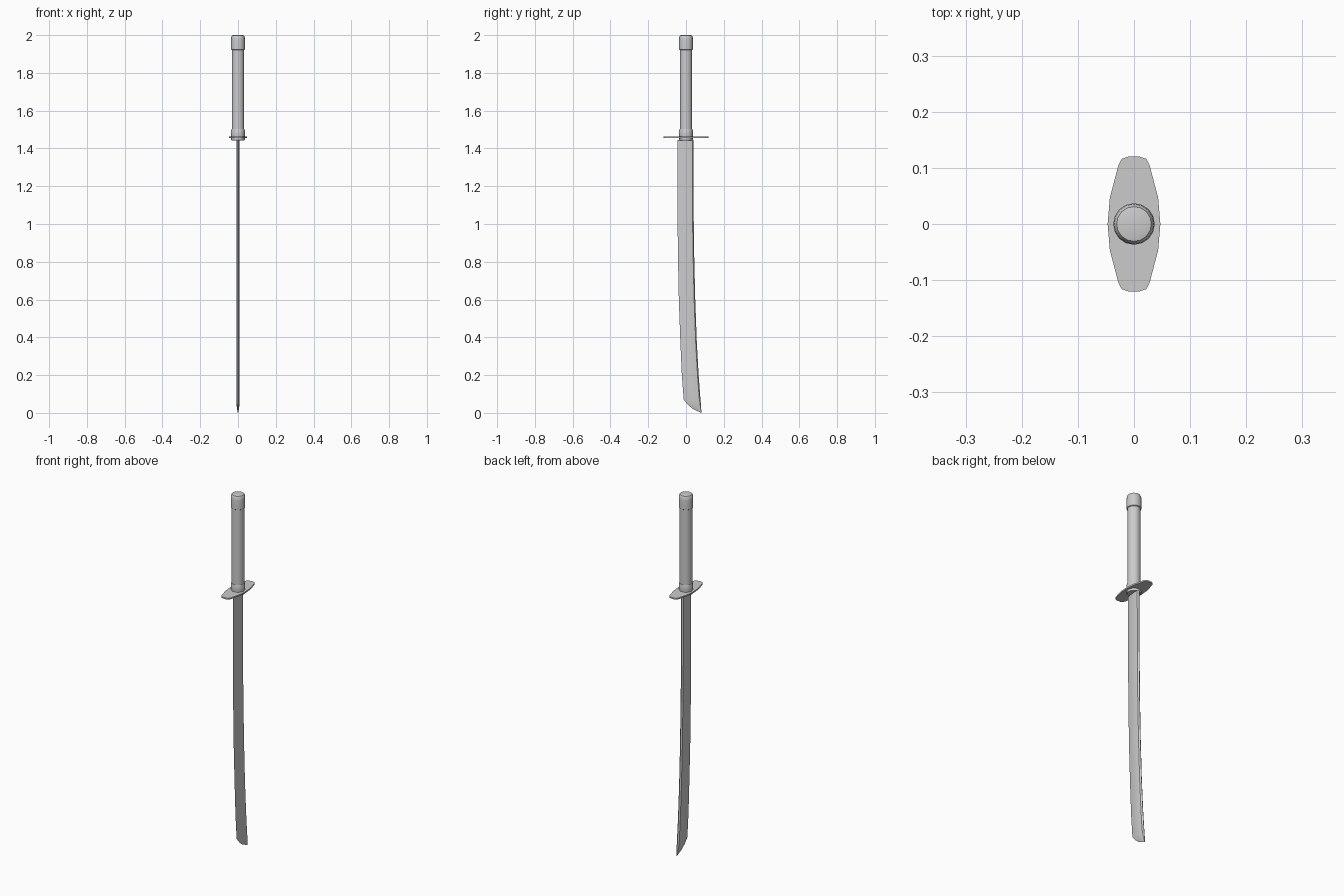
import bpy, bmesh, math

if "Cube" in bpy.data.objects:
    bpy.data.objects.remove(bpy.data.objects["Cube"])


def finish(name, bm, angle=35):
    bmesh.ops.recalc_face_normals(bm, faces=bm.faces)
    mesh = bpy.data.meshes.new(name)
    bm.to_mesh(mesh)
    bm.free()
    ob = bpy.data.objects.new(name, mesh)
    bpy.context.collection.objects.link(ob)
    bpy.ops.object.select_all(action='DESELECT')
    ob.select_set(True)
    bpy.context.view_layer.objects.active = ob
    bpy.ops.object.shade_smooth_by_angle(angle=math.radians(angle))
    return ob


def loft(name, rings, angle=35):
    """Skin a stack of equal-length rings and cap both ends."""
    bm = bmesh.new()
    rows = [[bm.verts.new(p) for p in ring] for ring in rings]
    n = len(rows[0])
    for a, b in zip(rows, rows[1:]):
        for i in range(n):
            j = (i + 1) % n
            bm.faces.new((a[i], a[j], b[j], b[i]))
    bm.faces.new(rows[0])
    bm.faces.new(rows[-1])
    return finish(name, bm, angle)


def turned(name, profile, sides=16):
    """Round part from (radius, height) pairs."""
    return loft(name, [[(r * math.cos(2 * math.pi * i / sides),
                         r * math.sin(2 * math.pi * i / sides), z)
                        for i in range(sides)] for r, z in profile])


# Grip, end cap, collar above the guard and washer below it
turned("grip", [(0.033, 1.46), (0.033, 1.94)])
turned("pommel_cap", [(0.033, 1.922), (0.037, 1.925), (0.037, 1.975),
                      (0.0355, 1.99), (0.031, 1.998), (0.022, 2.0)])
turned("collar", [(0.036, 1.462), (0.037, 1.475), (0.037, 1.49), (0.034, 1.502)])
turned("washer", [(0.034, 1.443), (0.036, 1.447), (0.036, 1.458)])

# Long flat guard, quarter outline mirrored to all sides
quarter = [(0.047, 0), (0.043, 0.047), (0.028, 0.104), (0.022, 0.116), (0.01, 0.12)]
half = quarter + [(-x, y) for x, y in reversed(quarter)]
outline = half + [(-x, -y) for x, y in half[1:-1]]
loft("guard", [[(x, y, z) for x, y in outline] for z in (1.455, 1.463)])

# Curved blade: (edge y, edge z, spine y, spine z, half thickness)
stations = [(-0.045, 1.445, 0.039, 1.445, 0.009), (-0.045, 1.1, 0.040, 1.1, 0.009),
            (-0.043, 0.85, 0.043, 0.85, 0.009), (-0.038, 0.6, 0.049, 0.6, 0.009),
            (-0.030, 0.38, 0.057, 0.38, 0.009), (-0.022, 0.2, 0.067, 0.2, 0.009),
            (-0.012, 0.07, 0.076, 0.08, 0.009), (0.010, 0.043, 0.078, 0.055, 0.008),
            (0.037, 0.020, 0.080, 0.03, 0.006), (0.079, 0.001, 0.082, 0.0, 0.001)]
# Cross-section: (share of width from edge, share of thickness)
section = [(0, 0), (0.35, 0.75), (0.7, 1), (0.93, 0.8), (1, 0),
           (0.93, -0.8), (0.7, -1), (0.35, -0.75)]
loft("blade", [[(t * w, ey + u * (sy - ey), ez + u * (sz - ez)) for u, w in section]
               for ey, ez, sy, sz, t in stations])
